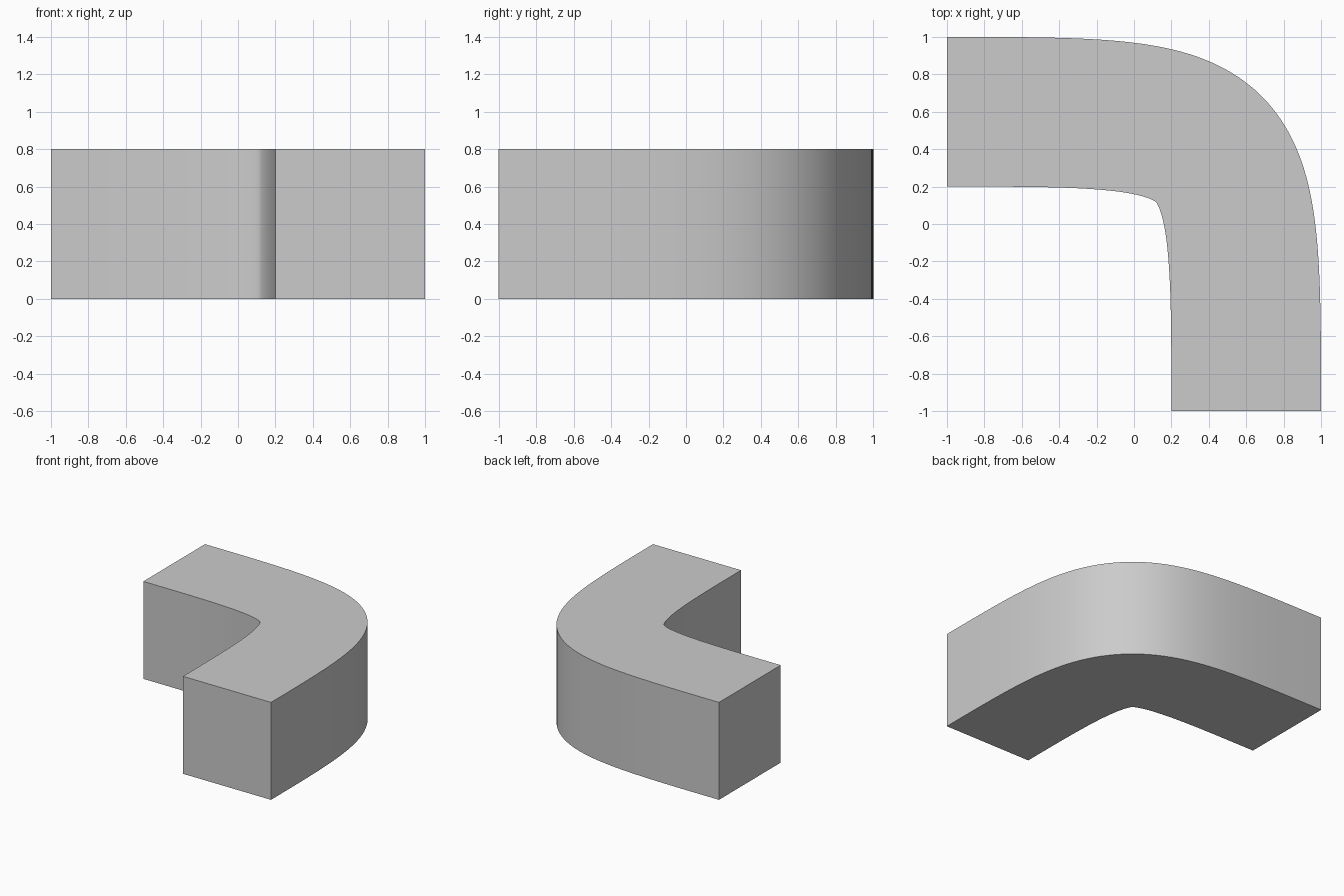
import bpy, bmesh, math
from mathutils import Vector

if "Cube" in bpy.data.objects:
    bpy.data.objects.remove(bpy.data.objects["Cube"])

WIDTH, HEIGHT, STEPS = 0.8, 0.8, 64
P0, CORNER, P1 = Vector((-1, 0.6, 0)), Vector((0.6, 0.6, 0)), Vector((0.6, -1, 0))


def path(t):
    """Point and left-hand normal on the cubic centre line (both handles at the corner)."""
    u = 1 - t
    point = P0 * u**3 + CORNER * (3 * u * u * t + 3 * u * t * t) + P1 * t**3
    tangent = ((CORNER - P0) * u * u + (P1 - CORNER) * t * t).normalized()
    return point, Vector((-tangent.y, tangent.x, 0))


# Square section swept along the bend
bm = bmesh.new()
up = Vector((0, 0, HEIGHT))
rings = []
for i in range(STEPS + 1):
    p, n = path(i / STEPS)
    outer, inner = p + n * WIDTH / 2, p - n * WIDTH / 2
    rings.append([bm.verts.new(v) for v in (outer, inner, inner + up, outer + up)])
for a, b in zip(rings, rings[1:]):
    for k in range(4):
        j = (k + 1) % 4
        bm.faces.new((a[k], a[j], b[j], b[k]))
# End caps
bm.faces.new(rings[0])
bm.faces.new(rings[-1])
bmesh.ops.recalc_face_normals(bm, faces=bm.faces)

mesh = bpy.data.meshes.new("curved_block")
bm.to_mesh(mesh)
bm.free()
block = bpy.data.objects.new("curved_block", mesh)
bpy.context.collection.objects.link(block)
bpy.context.view_layer.objects.active = block
block.select_set(True)
bpy.ops.object.shade_smooth_by_angle(angle=math.radians(35))
